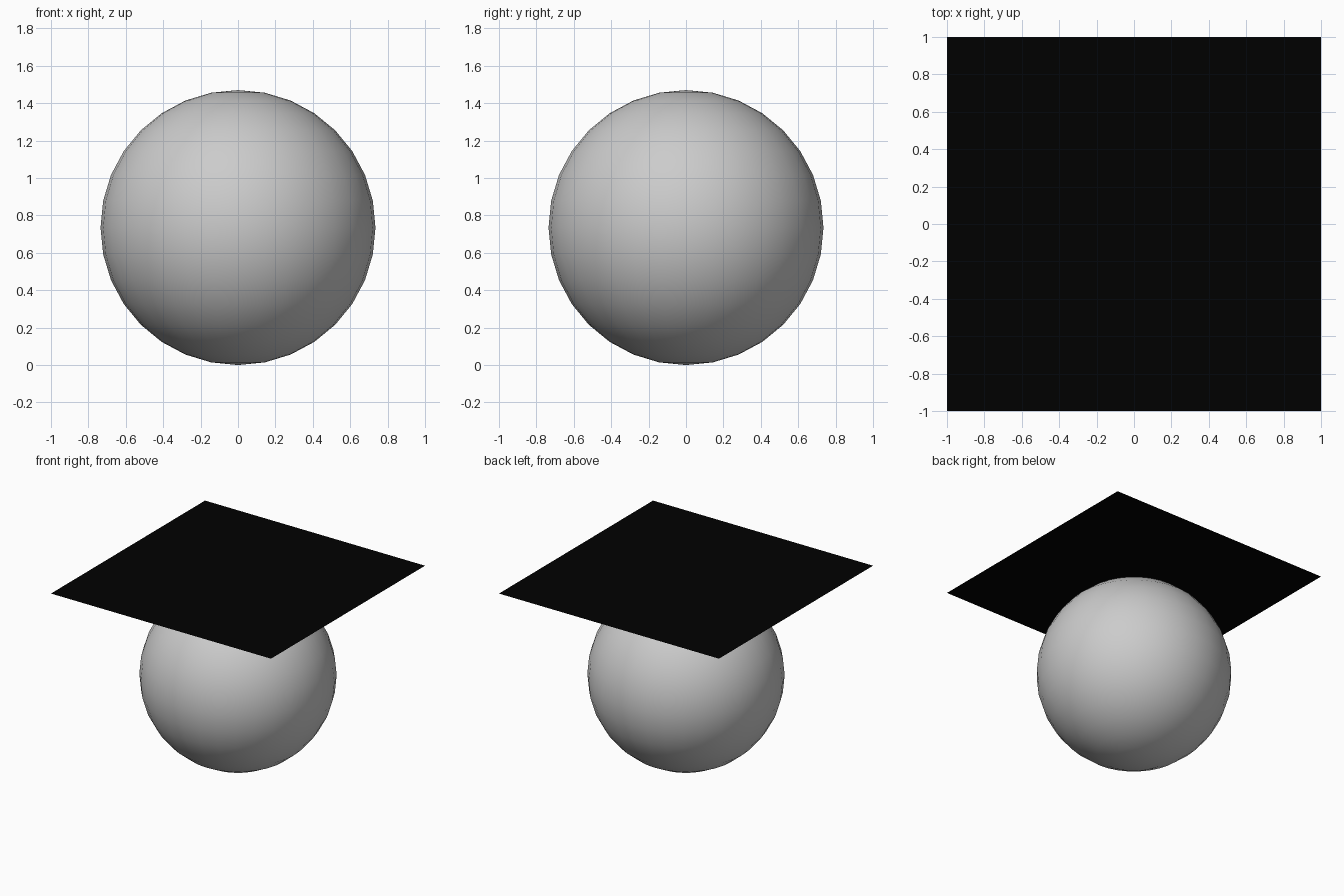
import bpy

if "Cube" in bpy.data.objects:
    bpy.data.objects.remove(bpy.data.objects["Cube"])

# Smooth grey ball standing on the ground
R = 0.735
bpy.ops.mesh.primitive_uv_sphere_add(segments=32, ring_count=16, radius=R, location=(0, 0, R))
ball = bpy.context.object
ball.name = "ball"
bpy.ops.object.shade_smooth()

# Flat black square sheet hovering just above the ball
bpy.ops.mesh.primitive_plane_add(size=2, location=(0, 0, 1.513))
sheet = bpy.context.object
sheet.name = "overhead_sheet"
black = bpy.data.materials.new("black")
black.diffuse_color = (0, 0, 0, 1)
black.use_nodes = True
black.node_tree.nodes["Principled BSDF"].inputs["Base Color"].default_value = black.diffuse_color
sheet.data.materials.append(black)
